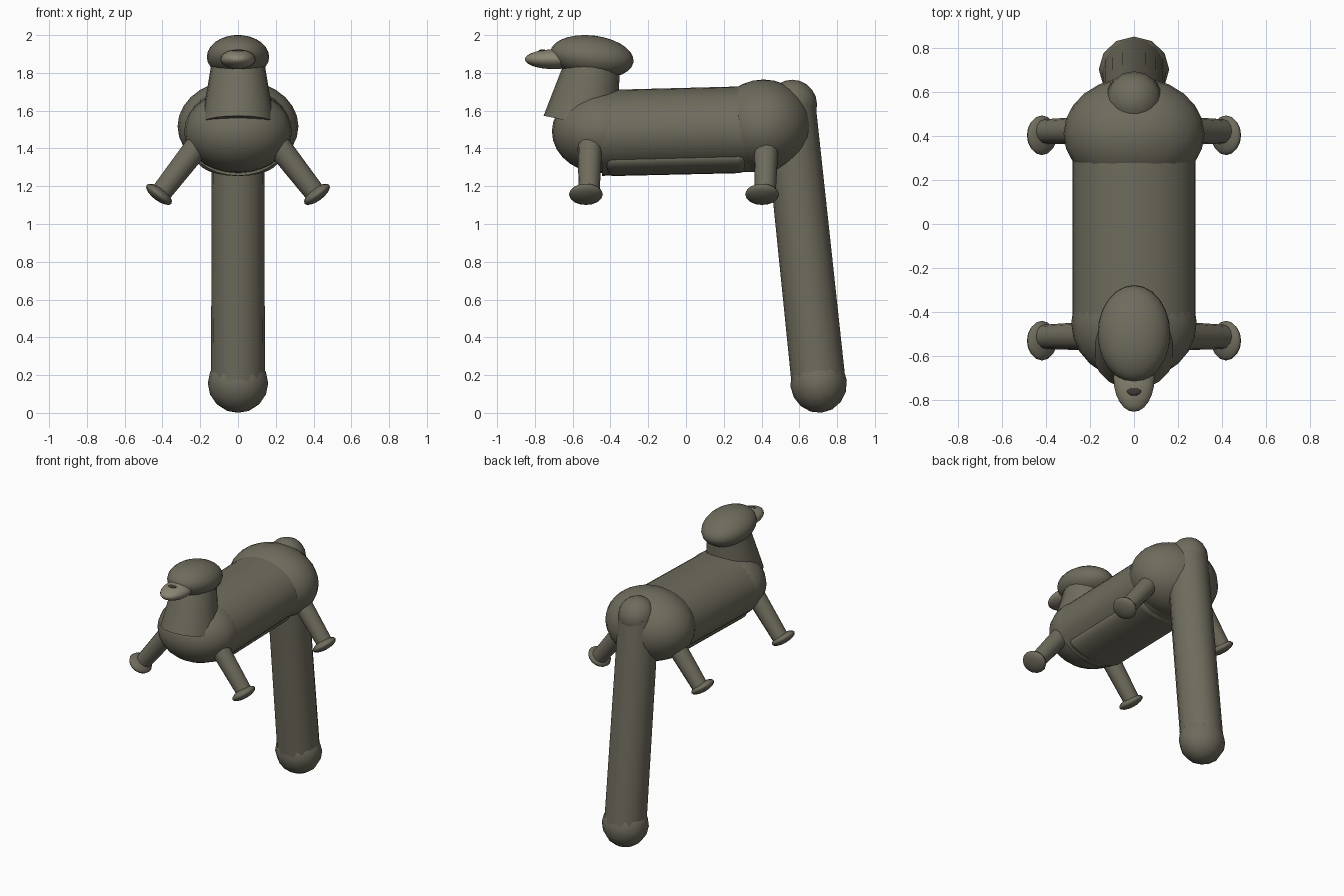
import bpy
from math import radians
from mathutils import Vector

if "Cube" in bpy.data.objects:
    bpy.data.objects.remove(bpy.data.objects["Cube"])


def colour(name, rgb):
    m = bpy.data.materials.new(name)
    m.diffuse_color = (*rgb, 1)
    m.use_nodes = True
    m.node_tree.nodes["Principled BSDF"].inputs["Base Color"].default_value = m.diffuse_color
    return m


OLIVE = colour("olive", (0.16, 0.15, 0.11))
PALE = colour("pale_olive", (0.25, 0.235, 0.17))
DARK = colour("dark", (0.05, 0.045, 0.035))


def finish(name, mat, angle=45):
    ob = bpy.context.object
    ob.name = name
    ob.data.materials.append(mat)
    bpy.ops.object.shade_smooth_by_angle(angle=radians(angle))
    return ob


def blob(name, loc, radii, rot=(0, 0, 0), mat=OLIVE, seg=24, rings=14):
    """Ellipsoid with the given radii; rotation in degrees."""
    bpy.ops.mesh.primitive_uv_sphere_add(segments=seg, ring_count=rings, radius=1, location=loc,
                                         rotation=[radians(a) for a in rot])
    bpy.context.object.scale = radii
    return finish(name, mat, 60)


def tube(name, a, b, r1, r2, squash=(1, 1), seg=20):
    """Tapered cylinder running from point a to point b."""
    a, b = Vector(a), Vector(b)
    d = b - a
    bpy.ops.mesh.primitive_cone_add(vertices=seg, radius1=r1, radius2=r2, depth=d.length,
                                    location=(a + b) / 2)
    ob = bpy.context.object
    ob.rotation_euler = Vector((0, 0, 1)).rotation_difference(d).to_euler()
    ob.scale = (*squash, 1)
    return finish(name, OLIVE)


# Trunk: barrel body, chest and hips
tube("body", (0, -0.45, 1.482), (0, 0.40, 1.504), 1, 1, (0.28, 0.227), 32)
blob("chest", (0, -0.45, 1.49), (0.285, 0.26, 0.22))
blob("hips", (0, 0.41, 1.517), (0.32, 0.258, 0.248))

# Flattened belly pad with rounded ends
belly = tube("belly", (0, -0.43, 1.338), (0, 0.32, 1.355), 1, 1, (0.215, 0.085), 24)
bpy.ops.object.transform_apply(location=False, rotation=False, scale=True)
bev = belly.modifiers.new("round_ends", "BEVEL")
bev.width, bev.segments, bev.angle_limit = 0.06, 3, radians(60)

# Neck and head
tube("neck", (0, -0.558, 1.533), (0, -0.493, 1.85), 0.2, 0.145, (0.97, 1), 20)
blob("head", (0, -0.498, 1.885), (0.165, 0.222, 0.113), (-7, 0, 0))
blob("snout", (0, -0.70, 1.872), (0.093, 0.153, 0.052), mat=PALE)
blob("nose", (0, -0.76, 1.917), (0.032, 0.02, 0.008), mat=DARK, seg=12, rings=6)

# Four splayed legs with flat oval paws
for end, y in (("front", -0.508), ("hind", 0.425)):
    for side, s in (("left", 1), ("right", -1)):
        tube(f"{end}_{side}_leg", (s * 0.17, y, 1.47), (s * 0.415, y - 0.005, 1.155),
             0.067, 0.055, seg=12)
        blob(f"{end}_{side}_paw", (s * 0.418, y - 0.022, 1.157), (0.082, 0.09, 0.034),
             (0, -s * 37, 0), seg=16, rings=8)

# Long hanging tail with root and tip knobs
tube("tail", (0, 0.548, 1.63), (0, 0.702, 0.16), 0.138, 0.143, seg=16)
blob("tail_root", (0, 0.562, 1.632), (0.128, 0.132, 0.132), seg=16, rings=10)
blob("tail_tip", (0, 0.702, 0.157), (0.16, 0.15, 0.157), (6, 0, 0), seg=12, rings=8)
